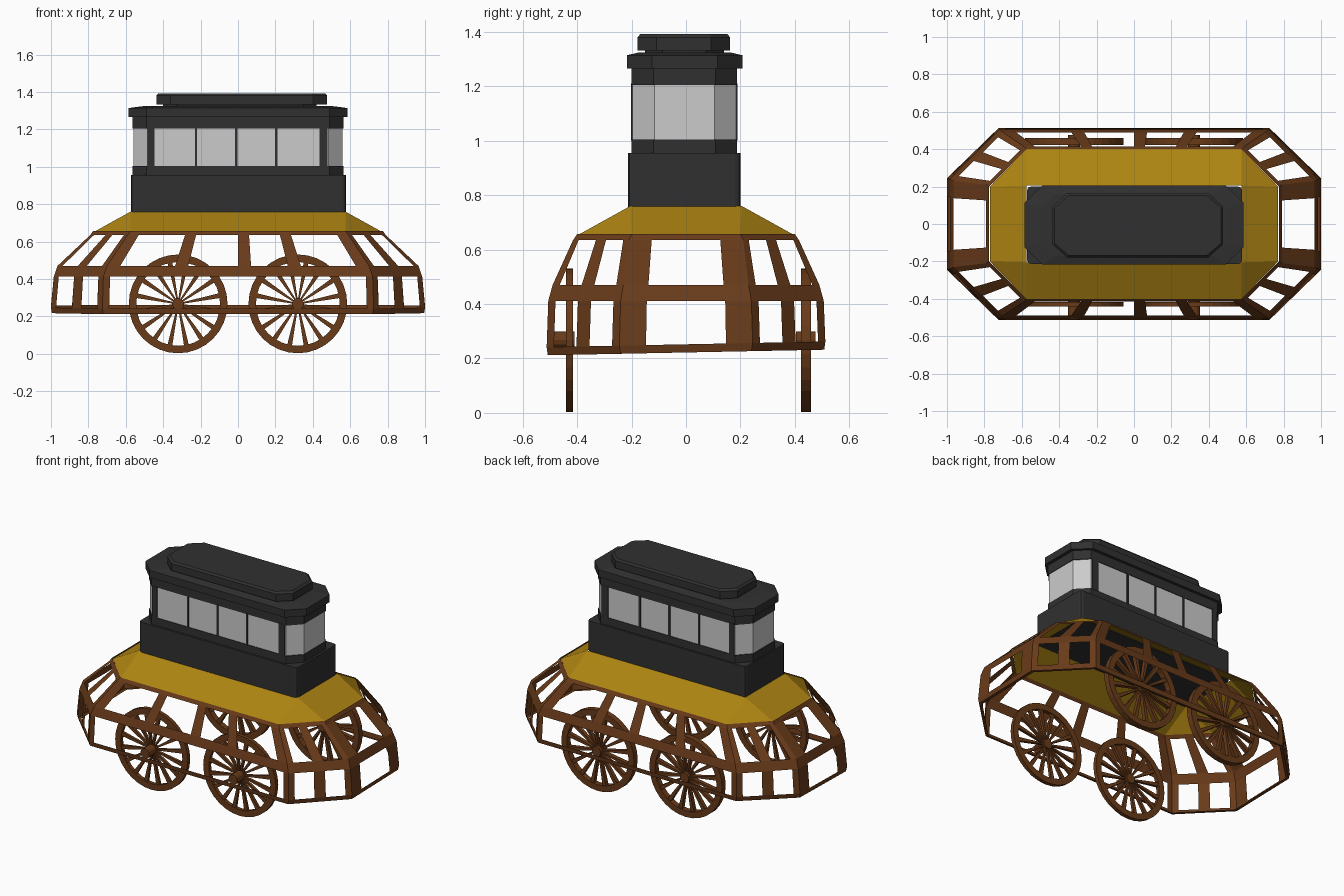
import bpy, bmesh, math
from mathutils import Vector

if "Cube" in bpy.data.objects:
    bpy.data.objects.remove(bpy.data.objects["Cube"])


def material(name, rgb):
    m = bpy.data.materials.new(name)
    m.diffuse_color = (*rgb, 1)
    m.use_nodes = True
    m.node_tree.nodes["Principled BSDF"].inputs["Base Color"].default_value = m.diffuse_color
    return m


BROWN = material("brown_wood", (0.14, 0.043, 0.01))
YELLOW = material("yellow_panel", (0.42, 0.23, 0.006))
DARK = material("dark_cabin", (0.03, 0.03, 0.03))


def finish(name, bm, mat=None):
    bmesh.ops.recalc_face_normals(bm, faces=bm.faces[:])
    me = bpy.data.meshes.new(name)
    bm.to_mesh(me)
    bm.free()
    ob = bpy.data.objects.new(name, me)
    bpy.context.collection.objects.link(ob)
    if mat:
        me.materials.append(mat)
    return ob


def octagon(X, x, Y, y, z, cx=0, cy=0, tilt=0):
    """Long sides have corners (x, Y), ends have corners (X, y)."""
    pts = [(-x, -Y), (x, -Y), (X, -y), (X, y), (x, Y), (-x, Y), (-X, y), (-X, -y)]
    return [Vector((px + cx, py + cy, z + tilt * py)) for px, py in pts]


def loft(name, rings, mat=None, caps=True):
    bm = bmesh.new()
    loops = [[bm.verts.new(p) for p in r] for r in rings]
    n = len(loops[0])
    for a, b in zip(loops, loops[1:]):
        for i in range(n):
            j = (i + 1) % n
            bm.faces.new((a[i], a[j], b[j], b[i]))
    if caps:
        bm.faces.new(loops[0])
        bm.faces.new(loops[-1])
    bmesh.ops.remove_doubles(bm, verts=bm.verts[:], dist=1e-5)
    return finish(name, bm, mat)


def box(name, lo, hi, mat=None, bevel=0):
    bm = bmesh.new()
    bmesh.ops.create_cube(bm, size=1)
    for v in bm.verts:
        v.co = [l + (c + 0.5) * (h - l) for l, h, c in zip(lo, hi, v.co)]
    if bevel:
        up = [e for e in bm.edges if abs(e.verts[0].co.z - e.verts[1].co.z) > 1e-4]
        bmesh.ops.bevel(bm, geom=up, offset=bevel, segments=2, profile=0.5, affect='EDGES')
    return finish(name, bm, mat)


# Skirt frame: thin rails around an octagon
T0 = octagon(.775, .575, .40, .20, .657)
T1 = octagon(.79, .59, .415, .21, .635)
M1 = octagon(.965, .70, .49, .23, .47)
M2 = octagon(.985, .72, .506, .24, .412)
B1 = octagon(1.0, .725, .512, .245, .252, tilt=.02)
B0 = octagon(.995, .72, .508, .24, .222, tilt=.02)
BI = octagon(.975, .71, .495, .235, .222, tilt=.02)
loft("skirt_top_rail", [T0, T1], BROWN, False)
loft("skirt_middle_rail", [M1, M2], BROWN, False)
loft("skirt_bottom_rail", [B1, B0, BI], BROWN, False)

# Skirt ribs: flat slats between the rails, given as fractions of each side
LONG_UP = [(0, .05), (.26, .31), (.5, .55), (.69, .74), (.95, 1)]
LONG_LOW = [(0, .025), (.975, 1)]
DIAG = [(0, .1), (.41, .59), (.9, 1)]
END = [(0, .2), (.8, 1)]


def ribs(name, top, bottom, long_ribs):
    bm = bmesh.new()
    for s in range(8):
        k = (s + 1) % 8
        spans = long_ribs if s in (0, 4) else END if s in (2, 6) else DIAG
        if s == 4:
            spans = [(1 - b, 1 - a) for a, b in spans]
        for a, b in spans:
            bm.faces.new([bm.verts.new(p) for p in (
                top[s].lerp(top[k], a), top[s].lerp(top[k], b),
                bottom[s].lerp(bottom[k], b), bottom[s].lerp(bottom[k], a))])
    finish(name, bm, BROWN)


ribs("upper_ribs", T1, M1, LONG_UP)
ribs("lower_ribs", M2, B1, LONG_LOW)

# Yellow sloping deck, its top ring collapsing to a rectangle
loft("sloping_deck", [octagon(.77, .575, .40, .20, .652),
                      octagon(.575, .575, .205, .205, .76)], YELLOW, False)


# Wheels: ring rim, tapered spokes and hub
def wheel(name, cx, y0, y1, h0, h1):
    cz, R, r, n = .267, .264, .224, 32

    def circle(rad, y, seg=n):
        return [Vector((cx + rad * math.cos(2 * math.pi * i / seg), y,
                        cz + rad * math.sin(2 * math.pi * i / seg))) for i in range(seg)]
    loft(name + "_rim", [circle(R, y0), circle(R, y1), circle(r, y1),
                         circle(r, y0), circle(R, y0)], BROWN, False)
    loft(name + "_hub", [circle(.032, h0, 12), circle(.032, h1, 12)], BROWN)
    bm = bmesh.new()
    e = (y1 - y0) * .15
    for i in range(16):
        a = 2 * math.pi * (i + .5) / 16
        d = Vector((math.cos(a), 0, math.sin(a)))
        t = Vector((-d.z, 0, d.x))
        c = Vector((cx, 0, cz))
        f, g = [[bm.verts.new(c + d * q + t * w + Vector((0, y, 0)))
                 for q, w in ((.025, -.004), (.228, -.013), (.228, .013), (.025, .004))]
                for y in (y0 + e, y1 - e)]
        bm.faces.new(f)
        bm.faces.new(g)
        for j in range(4):
            bm.faces.new((f[j], f[j - 1], g[j - 1], g[j]))
    finish(name + "_spokes", bm, BROWN)


for side, x in (("left", -.32), ("right", .32)):
    wheel("front_" + side + "_wheel", x, -.441, -.416, -.51, -.41)
    wheel("back_" + side + "_wheel", x, .422, .46, .405, .475)

# Cabin base
box("cabin_base", (-.572, -.213, .757), (.578, .2, .955), DARK, .02)


# Cabin walls: dark bands with a glass band between
def cabin(z, g=0.0):
    return octagon(.56 + g, .485 + g, .19 + g, .11 + g, z, cy=-.006)


loft("cabin_sill", [cabin(.955, .004), cabin(1.005, .004)], DARK)
loft("window_glass", [cabin(1.005), cabin(1.205)], None, False)
loft("cabin_header", [cabin(1.205, .004), cabin(1.27, .004)], DARK)

# Window posts on both long sides
for side, y in (("front", -.196), ("back", .184)):
    for i, (x, w) in enumerate([(-.465, .018), (-.225, .006), (-.01, .006),
                                (.205, .006), (.457, .022)]):
        box(f"{side}_window_post_{i}", (x - w, y - .006, 1.0), (x + w, y + .006, 1.21), DARK)

# Roof brim, neck and raised cap
loft("roof_brim", [octagon(.585, .49, .212, .12, 1.266, cy=-.005),
                   octagon(.585, .49, .212, .12, 1.314, cy=-.005),
                   octagon(.50, .42, .165, .09, 1.325, cy=-.005)], DARK)
loft("roof_neck", [octagon(.41, .34, .145, .08, 1.322, .01, -.006),
                   octagon(.41, .34, .145, .08, 1.335, .01, -.006)], DARK)
loft("roof_cap", [octagon(.457, .38, .17, .10, 1.332, .02, -.008),
                  octagon(.457, .38, .17, .10, 1.38, .02, -.008),
                  octagon(.445, .37, .16, .095, 1.392, .02, -.008)], DARK)
